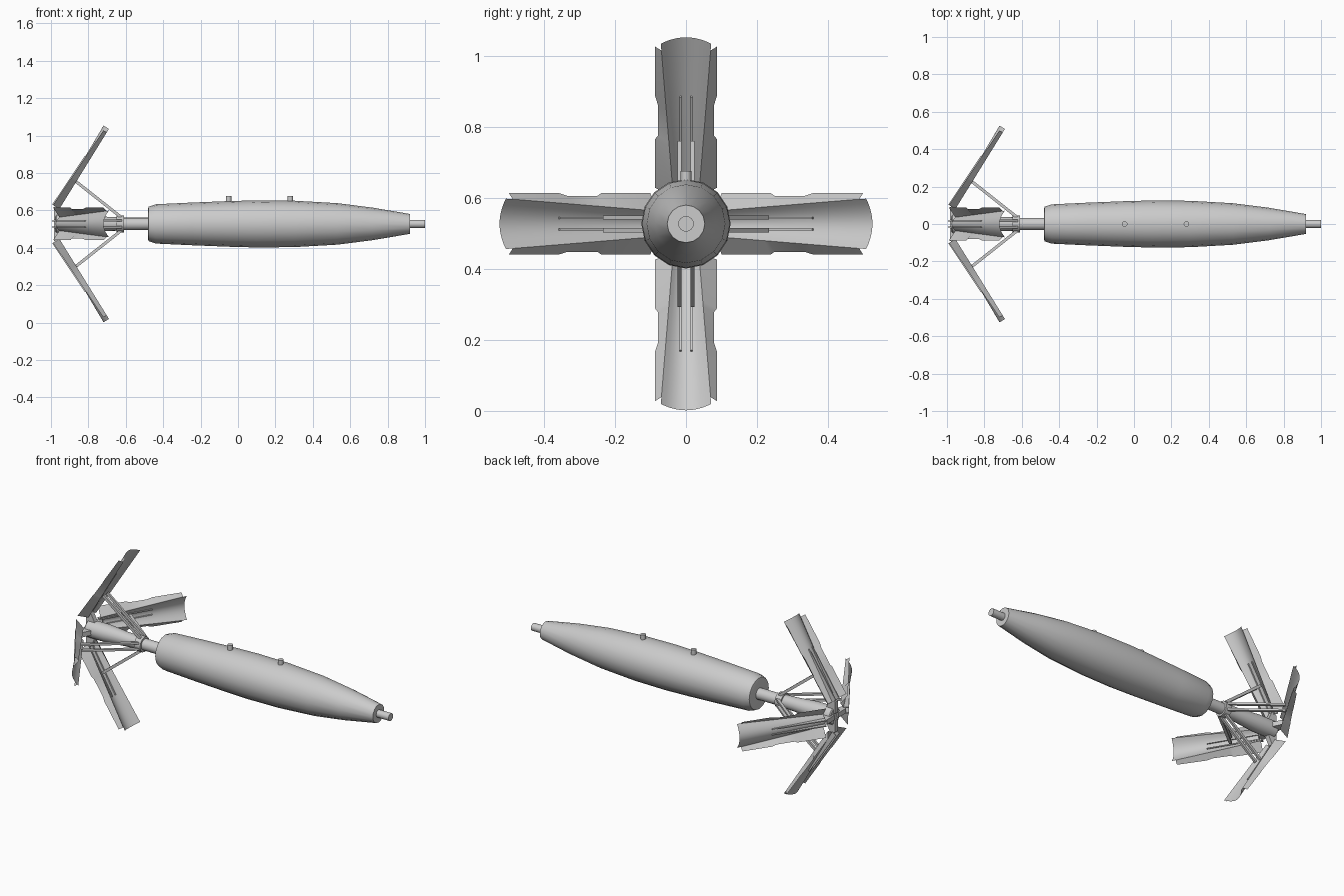
import bpy, bmesh, math
from mathutils import Vector, Matrix

if "Cube" in bpy.data.objects:
    bpy.data.objects.remove(bpy.data.objects["Cube"])

CZ = 0.528                      # height of the long axis
grey = bpy.data.materials.new("light grey metal")
grey.diffuse_color = (0.6, 0.6, 0.6, 1)
grey.use_nodes = True
grey.node_tree.nodes["Principled BSDF"].inputs["Base Color"].default_value = grey.diffuse_color


def finish(name, bm, smooth=True):
    bmesh.ops.recalc_face_normals(bm, faces=bm.faces)
    me = bpy.data.meshes.new(name)
    bm.to_mesh(me)
    bm.free()
    me.materials.append(grey)
    ob = bpy.data.objects.new(name, me)
    bpy.context.collection.objects.link(ob)
    if smooth:
        bpy.ops.object.select_all(action='DESELECT')
        ob.select_set(True)
        bpy.context.view_layer.objects.active = ob
        bpy.ops.object.shade_smooth_by_angle(angle=math.radians(35))
    return ob


def lathe(name, profile, sides):
    """Closed solid turned round the long axis from (x, radius) pairs."""
    bm = bmesh.new()
    rings = []
    for x, r in profile:
        rings.append([bm.verts.new((x, r * math.cos(2 * math.pi * i / sides),
                                    CZ + r * math.sin(2 * math.pi * i / sides)))
                      for i in range(sides)])
    for a, b in zip(rings, rings[1:]):
        for i in range(sides):
            j = (i + 1) % sides
            bm.faces.new((a[i], a[j], b[j], b[i]))
    bm.faces.new(rings[0])
    bm.faces.new(rings[-1])
    return finish(name, bm)


def prism(bm, pts, lat, half):
    """Flat plate: (x, r) outline, thick along the sideways axis."""
    a = [bm.verts.new((x, lat - half, r)) for x, r in pts]
    b = [bm.verts.new((x, lat + half, r)) for x, r in pts]
    n = len(pts)
    bm.faces.new(a)
    bm.faces.new(b[::-1])
    for i in range(n):
        bm.faces.new((a[i], a[(i + 1) % n], b[(i + 1) % n], b[i]))


# fin frame: local z is radius, t runs root to tip, depth runs to the rear
ROOT, TIP = Vector((-0.955, 0.08)), Vector((-0.69, 0.508))
D = (TIP - ROOT).normalized()
BACK = Vector((-D.y, D.x))


def at(t, depth):
    p = ROOT.lerp(TIP, t) + BACK * depth
    return p.x, p.y


def half_width(t):
    return 0.036 + 0.035 * t


def fin_bmesh():
    bm = bmesh.new()
    # curved trough
    n, rows = 10, []
    for k in range(5):
        t = k / 4
        row = []
        for i in range(n + 1):
            s = -1 + 2 * i / n
            x, r = at(t, (0.024 + 0.010 * t) * (1 - s * s))
            row.append(bm.verts.new((x, half_width(t) * s, r)))
        rows.append(row)
    for a, b in zip(rows, rows[1:]):
        for i in range(n):
            bm.faces.new((a[i], a[i + 1], b[i + 1], b[i]))
    # notched side flanges folded to the rear
    steps = [(0, .087), (.33, .087), (.355, .079), (.56, .079), (.62, .087), (.955, .087)]
    for side in (-1, 1):
        pairs = []
        for t, w in steps:
            x0, r0 = at(t, 0)
            x1, r1 = at(t, 0.040 - 0.020 * t)
            pairs.append((bm.verts.new((x0, side * half_width(t), r0)),
                          bm.verts.new((x1, side * w, r1))))
        for a, b in zip(pairs, pairs[1:]):
            bm.faces.new((a[0], a[1], b[1], b[0]))
    return bm


def brace_bmesh():
    bm = bmesh.new()
    a, b = Vector((-0.625, 0.036)), Vector((-0.868, 0.228))
    off = Vector((-(b - a).y, (b - a).x)).normalized() * 0.008
    for lat in (-0.018, 0.018):
        prism(bm, [a + off, b + off, b - off, a - off], lat, 0.006)
    return bm


def rib_bmesh():
    bm = bmesh.new()
    for lat in (-0.016, 0.016):
        prism(bm, [at(0, 0.015), at(0, 0.045), at(0.62, 0.034), at(0.62, 0.020)], lat, 0.003)
    return bm


def hinge_bmesh():
    bm = bmesh.new()
    prism(bm, [(-0.985, 0.02), (-0.985, 0.09), (-0.955, 0.10), (-0.92, 0.03)], 0, 0.014)
    return bm


# main casing, nose plug, shaft, collar and tail tube
lathe("casing", [(-.48, .085), (-.478, .092), (-.44, .105), (-.25, .114), (-.05, .122), (.1, .126),
                 (.3, .124), (.53, .111), (.72, .087), (.92, .053)], 16)
lathe("nose_plug", [(.90, .022), (1.0, .022)], 16)
lathe("shaft", [(-.66, .033), (-.47, .033)], 16)
lathe("collar", [(-.65, .045), (-.61, .045)], 12)
lathe("tail_tube", [(-.975, .045), (-.97, .05), (-.85, .05), (-.72, .039), (-.64, .036)], 16)

# suspension lugs on top
for i, x in enumerate((-0.05, 0.28)):
    bm = bmesh.new()
    bmesh.ops.create_cone(bm, cap_ends=True, segments=12, radius1=.015, radius2=.015, depth=.07,
                          matrix=Matrix.Translation((x, 0, 0.642)))
    finish(f"lug_{i + 1}", bm)

# four spread fins with braces, ribs and hinges
for k in range(4):
    place = Matrix.Translation((0, 0, CZ)) @ Matrix.Rotation(k * math.pi / 2, 4, 'X')
    for name, make in (("fin", fin_bmesh), ("brace", brace_bmesh),
                       ("rib", rib_bmesh), ("hinge", hinge_bmesh)):
        bm = make()
        bmesh.ops.transform(bm, matrix=place, verts=bm.verts)
        ob = finish(f"{name}_{k + 1}", bm, name == "fin")
